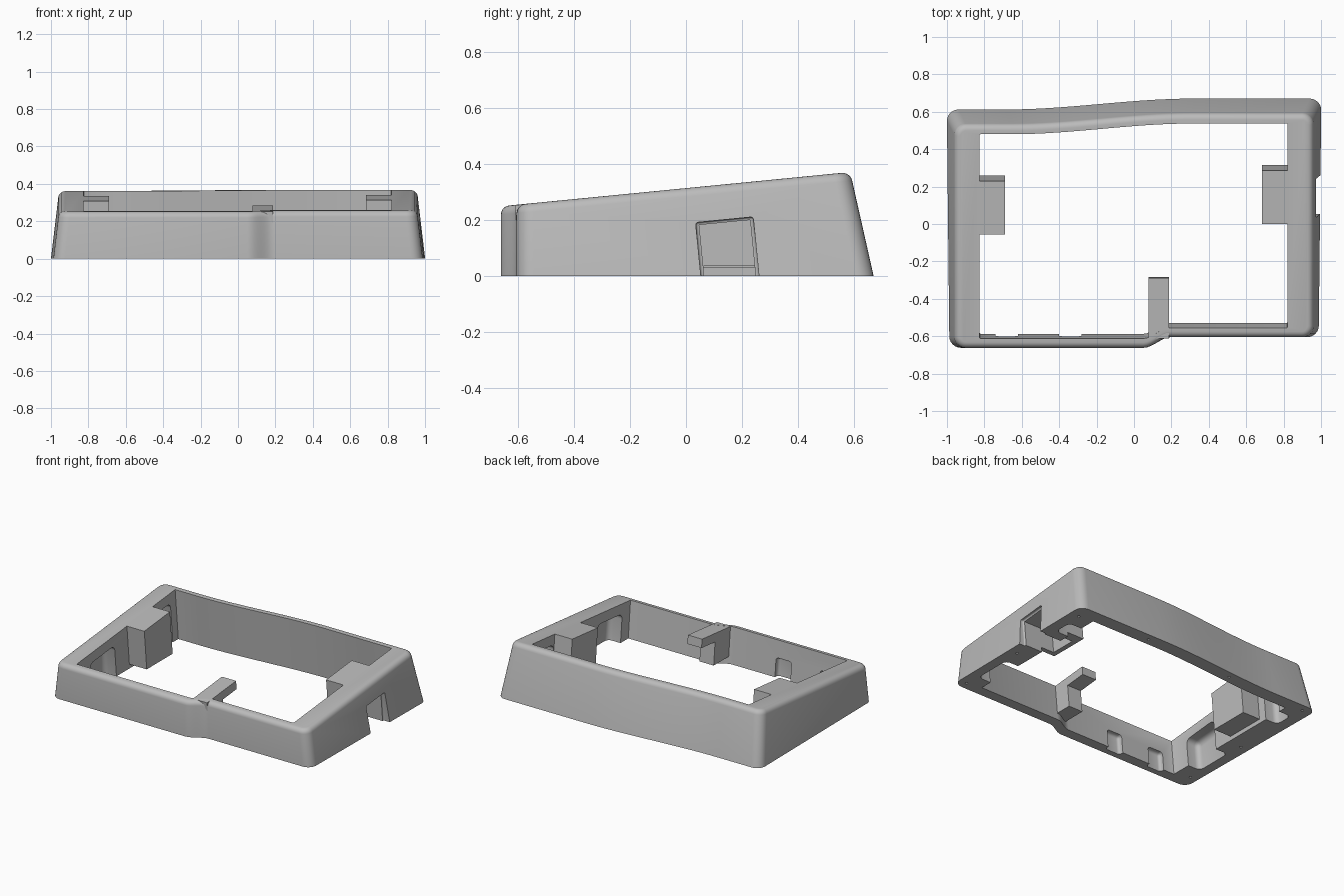
import bpy, bmesh, math
from mathutils import Vector

if "Cube" in bpy.data.objects:
    bpy.data.objects.remove(bpy.data.objects["Cube"], do_unlink=True)

SLOPE = 0.098

grey = bpy.data.materials.new("plain_grey")
grey.use_nodes = True
colour = (0.5, 0.5, 0.5, 1)
grey.diffuse_color = colour
grey.node_tree.nodes["Principled BSDF"].inputs["Base Color"].default_value = colour


def plane(y):
    """Height of the sloping top at depth y."""
    return 0.25 + SLOPE * (y + 0.65)


def drop(x, y, d):
    """Move down from the sloping top, at right angles to it."""
    return Vector((x, y + SLOPE * d, plane(y) - d))


def ease(x, a, b):
    t = min(max((x - a) / (b - a), 0), 1)
    return t * t * (3 - 2 * t)


def back_y(x):
    return 0.53 + 0.057 * ease(x, -0.65, 0.3)


def front_y(x):
    return -0.662 + 0.057 * ease(x, 0.05, 0.19)


def outline(left, right, inset, r, steps=6):
    """Rounded outline with a stepped front and a wavy back."""
    pts = []

    def corner(cx, cy, start):
        for i in range(steps + 1):
            a = math.radians(start + 90 * i / steps)
            pts.append((cx + r * math.cos(a), cy + r * math.sin(a)))

    corner(left + r, front_y(left) + inset + r, 180)
    pts.extend((0.05 + 0.14 * i / 8, front_y(0.05 + 0.14 * i / 8) + inset) for i in range(9))
    corner(right - r, front_y(right) + inset + r, 270)
    corner(right - r, back_y(right) - inset - r, 0)
    for i in range(17):
        x = 0.3 - 0.95 * i / 16
        pts.append((x, back_y(x) - inset))
    corner(left + r, back_y(left) - inset - r, 90)
    return pts


def loft(name, loops):
    """Skin a stack of equal loops and close both ends."""
    bm = bmesh.new()
    rings = [[bm.verts.new(p) for p in loop] for loop in loops]
    n = len(rings[0])
    for low, high in zip(rings, rings[1:]):
        for i in range(n):
            j = (i + 1) % n
            bm.faces.new((low[i], low[j], high[j], high[i]))
    bm.faces.new(rings[0][::-1])
    bm.faces.new(rings[-1])
    bmesh.ops.recalc_face_normals(bm, faces=bm.faces)
    mesh = bpy.data.meshes.new(name)
    bm.to_mesh(mesh)
    bm.free()
    mesh.materials.append(grey)
    obj = bpy.data.objects.new(name, mesh)
    bpy.context.collection.objects.link(obj)
    return obj


def block(name, x0, x1, y0, y1, top=0, bottom=0.0, thick=None):
    """Box aligned with the sloping top; bottom is a height above the table."""
    corners = [(x0, y0), (x1, y0), (x1, y1), (x0, y1)]
    low = [drop(x, y, top + thick if thick else plane(y) - bottom) for x, y in corners]
    return loft(name, [low, [drop(x, y, top) for x, y in corners]])


def rod(name, x, y, r, z0, z1, sides=16):
    ring = [(x + r * math.cos(math.tau * i / sides), y + r * math.sin(math.tau * i / sides))
            for i in range(sides)]
    return loft(name, [[(a, b, z) for a, b in ring] for z in (z0, z1)])


def cut(obj, cutters, bevel=0):
    for c in cutters:
        c.hide_render = True
        if bevel:
            b = c.modifiers.new("round", "BEVEL")
            b.width, b.segments = bevel, 4
        m = obj.modifiers.new("cut", "BOOLEAN")
        m.operation, m.solver, m.object = "DIFFERENCE", "EXACT", c
        bpy.context.view_layer.objects.active = obj
        bpy.context.view_layer.update()
        bpy.ops.object.modifier_apply(modifier=m.name)
    for c in cutters:
        bpy.data.objects.remove(c, do_unlink=True)


def drafted(x, y, z=None, d=0):
    """Lean the side and back walls outward below the top."""
    h = d if z is None else plane(y) - z
    return Vector((x * (1 + 0.125 * h), y + (0.225 * h if y > 0.3 else 0),
                   plane(y) - h))


# Frame shell: drafted walls and a rolled top edge
R = 0.03
loops = [[drafted(x, y, z=0) for x, y in outline(-0.957, 0.957, 0, 0.06)]]
for i in range(6):
    a = math.pi / 2 * i / 5
    inset = R * (1 - math.cos(a))
    ring = outline(-0.957 + inset, 0.957 - inset, inset, 0.06 - inset)
    loops.append([drafted(x, y, d=R * (1 - math.sin(a))) for x, y in ring])
frame = loft("frame", loops)

# Large opening, square to the sloping top
hole = outline(-0.825, 0.82, 0.05, 0.004, 2)
opening = loft("opening_cutter", [[drop(x, y, plane(y) + 0.06) for x, y in hole],
                                  [drop(x, y, -0.1) for x, y in hole]])
cut(frame, [opening])

# Rounded pockets under both side rails
pockets = []
for s in (-1, 1):
    for y0, y1 in ((-0.47, -0.2), (0.29, 0.42)):
        xs = sorted((s * 0.78, s * 0.92))
        pockets.append(block("pocket_cutter", *xs, y0, y1, 0.07, -0.1))
cut(frame, pockets, 0.035)

# Slots in the front wall and screw holes in the underside
cut(frame, [block("slot_cutter", x - 0.06, x + 0.06, -0.645, -0.55, 0.12, -0.1)
            for x in (-0.68, -0.34)], 0.02)
screws = [(s * 0.93, y) for s in (-1, 1) for y in (-0.55, -0.05, 0.56)]
screws += [(-0.3, 0.585), (0.4, 0.62)]
cut(frame, [rod("screw_cutter", x, y, 0.009, -0.05, 0.06, 10) for x, y in screws])

# Side blocks
left_block = block("left_block", -0.825, -0.69, -0.055, 0.23, 0, 0.03)
right_block = block("right_block", 0.82, 0.685, 0, 0.285, 0, 0.035)

# Connector port through the right wall
cut(frame, [block("port_cutter", 0.95, 1.1, 0.022, 0.228, 0.125, -0.1)], 0.01)
for part in (frame, right_block):
    cut(part, [block("socket_cutter", 0.72, 1.1, 0.034, 0.216, 0.135, -0.1)])

# Tab on the front wall: arm and post
tab_arm = block("tab_arm", 0.078, 0.188, -0.612, -0.29, 0.001, thick=0.06)
tab_post = block("tab_post", 0.078, 0.188, -0.612, -0.44, 0.06, 0.05)

# Soft shading on curved walls only
bpy.ops.object.select_all(action="DESELECT")
frame.select_set(True)
bpy.context.view_layer.objects.active = frame
bpy.ops.object.shade_smooth_by_angle(angle=math.radians(25))
